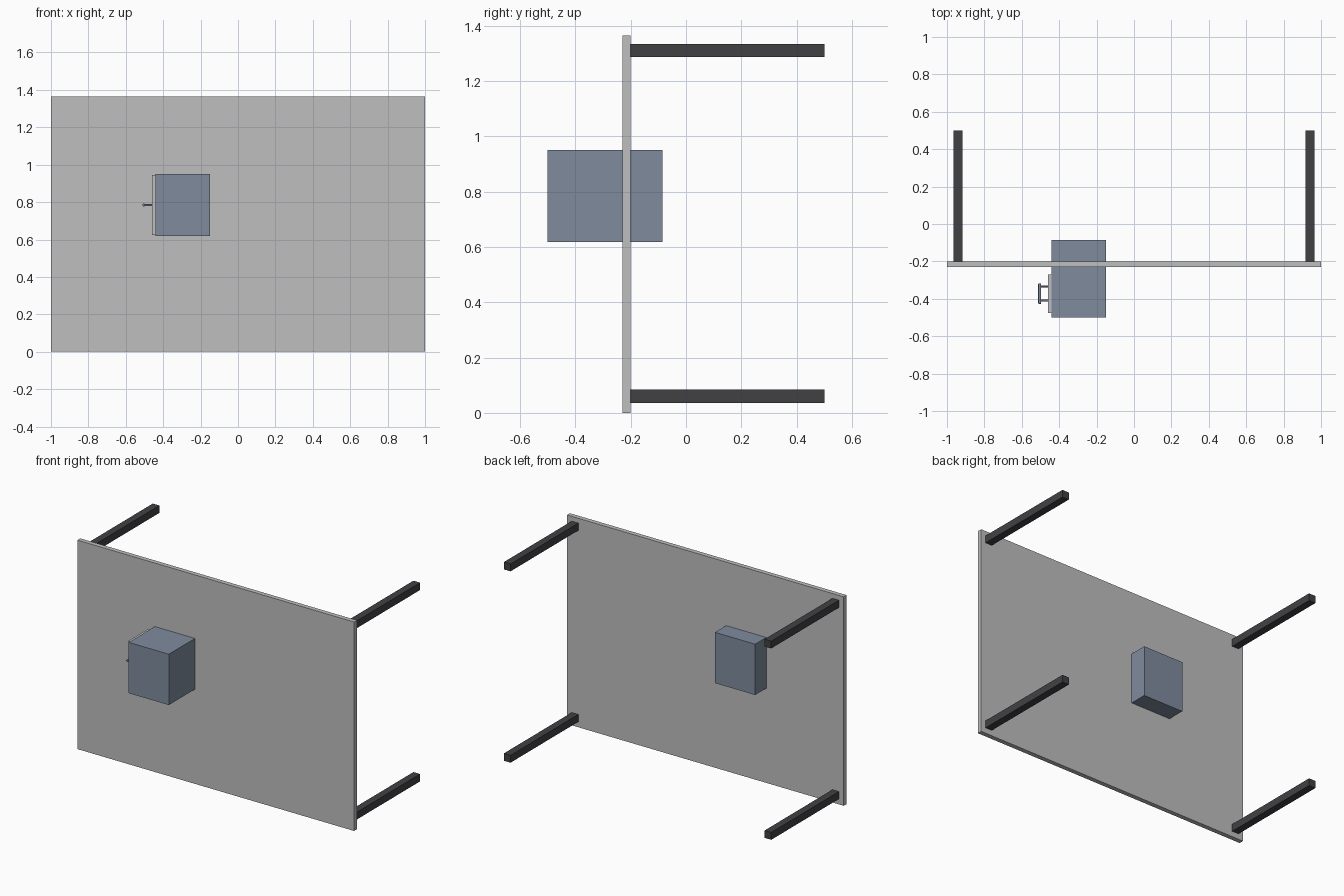
import bpy
from math import pi

cube = bpy.data.objects.get("Cube")
if cube:
    bpy.data.objects.remove(cube, do_unlink=True)


def material(name, rgb):
    mat = bpy.data.materials.new(name)
    mat.use_nodes = True
    color = (*rgb, 1)
    mat.diffuse_color = color
    mat.node_tree.nodes["Principled BSDF"].inputs["Base Color"].default_value = color
    return mat


light_grey = material("light grey", (0.52, 0.52, 0.52))
slate_blue = material("slate blue", (0.21, 0.26, 0.34))
charcoal = material("charcoal", (0.053, 0.053, 0.06))


def box(name, low, high, mat):
    """Axis-aligned block between two opposite corners."""
    center = [(a + b) / 2 for a, b in zip(low, high)]
    bpy.ops.mesh.primitive_cube_add(size=1, location=center)
    ob = bpy.context.object
    ob.name = name
    ob.scale = [b - a for a, b in zip(low, high)]
    bpy.ops.object.transform_apply(location=False, rotation=False, scale=True)
    ob.data.materials.append(mat)
    return ob


def rod(name, center, radius, length, rotation, mat, round_ends=0):
    """Smooth round rod, optionally with rounded ends."""
    bpy.ops.mesh.primitive_cylinder_add(vertices=24, radius=radius, depth=length,
                                        location=center, rotation=rotation)
    ob = bpy.context.object
    ob.name = name
    ob.data.materials.append(mat)
    if round_ends:
        bevel = ob.modifiers.new("rounded ends", "BEVEL")
        bevel.width = round_ends
        bevel.segments = 3
    bpy.ops.object.shade_smooth_by_angle()
    return ob


# Upright panel
box("panel", (-1, -0.23, 0), (1, -0.2, 1.365), light_grey)

# Four square legs reaching back from the panel corners
for side, x in (("right", -0.942), ("left", 0.942)):
    for level, z in (("lower", 0.06), ("upper", 1.31)):
        box(f"{level}_{side}_leg", (x - 0.024, -0.2, z - 0.024),
            (x + 0.024, 0.5, z + 0.024), charcoal)

# Cabinet passing through the panel, with its door on the side
box("cabinet", (-0.44, -0.5, 0.618), (-0.15, -0.085, 0.95), slate_blue)
box("cabinet_door", (-0.46, -0.475, 0.624), (-0.44, -0.27, 0.944), light_grey)

# Door handle: grip bar on two posts
rod("handle_grip", (-0.504, -0.372, 0.784), 0.008, 0.11, (pi / 2, 0, 0), slate_blue, 0.004)
for name, y in (("front", -0.41), ("rear", -0.334)):
    rod(f"{name}_handle_post", (-0.481, y, 0.784), 0.005, 0.044, (0, pi / 2, 0), slate_blue)
